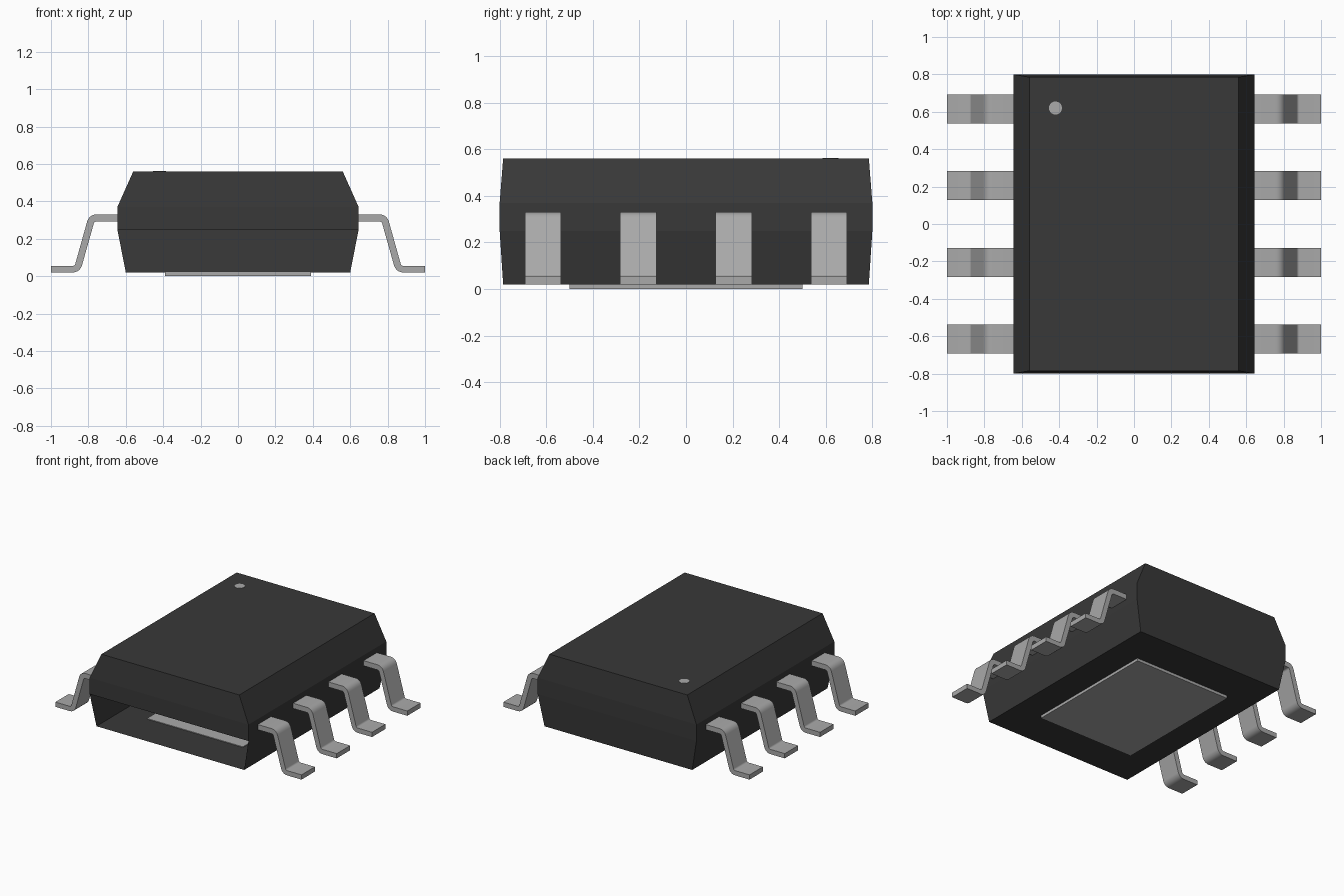
import bpy, bmesh, math
from mathutils import Vector

cube = bpy.data.objects.get("Cube")
if cube:
    bpy.data.objects.remove(cube, do_unlink=True)


def make_material(name, value):
    m = bpy.data.materials.new(name)
    m.use_nodes = True
    col = (value, value, value, 1)
    m.diffuse_color = col
    m.node_tree.nodes["Principled BSDF"].inputs["Base Color"].default_value = col
    return m


BLACK = make_material("black plastic", 0.040)
METAL = make_material("grey metal", 0.40)


def finish(name, bm, mat):
    mesh = bpy.data.meshes.new(name)
    bm.to_mesh(mesh)
    bm.free()
    mesh.materials.append(mat)
    ob = bpy.data.objects.new(name, mesh)
    bpy.context.collection.objects.link(ob)
    return ob


# Body: hollow shell lofted through four rectangles (half x, half y, z)
rings = [(0.60, 0.785, 0.02), (0.645, 0.80, 0.25),
         (0.645, 0.80, 0.37), (0.56, 0.785, 0.56)]
bm = bmesh.new()
loops = [[bm.verts.new((sx * hx, sy * hy, z))
          for sx, sy in ((-1, -1), (1, -1), (1, 1), (-1, 1))]
         for hx, hy, z in rings]
bm.faces.new(loops[0][::-1])
bm.faces.new(loops[-1])
for low, high in zip(loops, loops[1:]):
    for i in range(4):
        j = (i + 1) % 4
        if low is loops[0] and i == 0:
            continue                      # lower front is open
        bm.faces.new((low[i], low[j], high[j], high[i]))
finish("body", bm, BLACK)

# Heat pad under the body
bm = bmesh.new()
bmesh.ops.create_cube(bm, size=1)
for v in bm.verts:
    v.co = (v.co.x * 0.78, v.co.y * 1.0, 0.0125 + v.co.z * 0.025)
finish("heat_pad", bm, METAL)

# Corner marker on the top
bm = bmesh.new()
bmesh.ops.create_cone(bm, cap_ends=True, segments=32, radius1=0.035, radius2=0.035, depth=0.004)
bmesh.ops.translate(bm, verts=bm.verts, vec=(-0.42, 0.62, 0.56))
finish("corner_marker", bm, METAL)


def rounded(points, radii, steps=5):
    """Polyline with its inner corners replaced by arcs."""
    out = [Vector(points[0])]
    for k in range(1, len(points) - 1):
        p = Vector(points[k])
        a = (Vector(points[k - 1]) - p).normalized()
        b = (Vector(points[k + 1]) - p).normalized()
        half = a.angle(b) / 2
        r = radii[k - 1]
        start = p + a * (r / math.tan(half))
        centre = p + (a + b).normalized() * (r / math.sin(half))
        arm = start - centre
        end = p + b * (r / math.tan(half)) - centre
        turn = arm.angle_signed(end)      # clockwise positive
        for s in range(steps + 1):
            t = -turn * s / steps
            c, n = math.cos(t), math.sin(t)
            out.append(centre + Vector((arm.x * c - arm.y * n, arm.x * n + arm.y * c)))
    out.append(Vector(points[-1]))
    return out


# Bent leads: side profile extruded along y, mirrored to both sides
upper = rounded([(0.64, 0.33), (0.796, 0.33), (0.873, 0.055), (1.0, 0.055)], [0.05, 0.015])
lower = rounded([(0.64, 0.292), (0.768, 0.292), (0.845, 0.02), (1.0, 0.02)], [0.015, 0.05])
WIDTH = 0.155


def make_lead(name, side, y):
    bm = bmesh.new()
    n = len(upper)
    grid = []
    for line in (upper, lower):
        grid.append([[bm.verts.new((side * p.x, y + s * WIDTH / 2, p.y)) for p in line]
                     for s in (-1, 1)])
    (ua, ub), (la, lb) = grid
    for i in range(n - 1):
        bm.faces.new((ua[i], ua[i + 1], ub[i + 1], ub[i]))
        bm.faces.new((la[i], lb[i], lb[i + 1], la[i + 1]))
        bm.faces.new((ua[i], la[i], la[i + 1], ua[i + 1]))
        bm.faces.new((ub[i], ub[i + 1], lb[i + 1], lb[i]))
    for i in (0, n - 1):
        bm.faces.new((ua[i], ub[i], lb[i], la[i]))
    bmesh.ops.recalc_face_normals(bm, faces=bm.faces)
    ob = finish(name, bm, METAL)
    bpy.ops.object.select_all(action='DESELECT')
    ob.select_set(True)
    bpy.context.view_layer.objects.active = ob
    bpy.ops.object.shade_smooth_by_angle(angle=math.radians(35))


for label, side in (("left", 1), ("right", -1)):
    for i, y in enumerate((-0.614, -0.205, 0.205, 0.614), 1):
        make_lead(f"{label}_lead_{i}", side, y)
